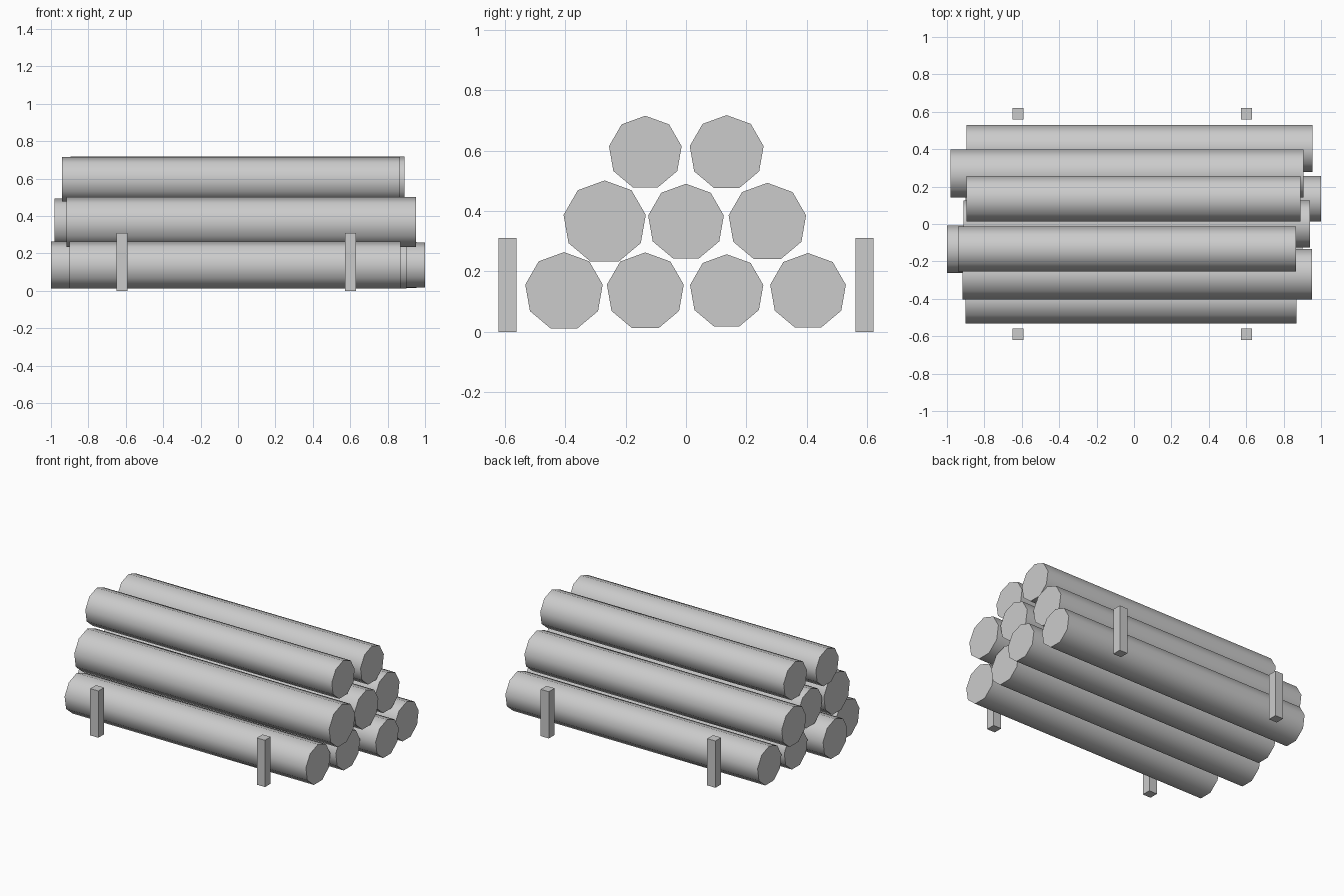
import bpy, math

if "Cube" in bpy.data.objects:
    bpy.data.objects.remove(bpy.data.objects["Cube"])

SIDES = 9


def log(name, y, z, radius, x0, x1):
    """Nine-sided log lying along x, with one corner pointing straight up."""
    verts = []
    for x in (x0, x1):
        for i in range(SIDES):
            a = 2 * math.pi * i / SIDES
            verts.append((x, y - radius * math.sin(a), z + radius * math.cos(a)))
    n = SIDES
    faces = [(i, i + n, (i + 1) % n + n, (i + 1) % n) for i in range(n)]
    faces += [tuple(range(n)), tuple(range(2 * n - 1, n - 1, -1))]
    mesh = bpy.data.meshes.new(name)
    mesh.from_pydata(verts, [], faces)
    obj = bpy.data.objects.new(name, mesh)
    bpy.context.collection.objects.link(obj)
    # Round sides, crisp sawn ends
    bpy.ops.object.select_all(action='DESELECT')
    obj.select_set(True)
    bpy.context.view_layer.objects.active = obj
    bpy.ops.object.mode_set(mode='EDIT')
    bpy.ops.mesh.select_all(action='SELECT')
    bpy.ops.mesh.normals_make_consistent(inside=False)
    bpy.ops.object.mode_set(mode='OBJECT')
    bpy.ops.object.shade_smooth_by_angle(angle=math.radians(60))


def post(name, x, y):
    """Square stake that keeps the stack from rolling."""
    bpy.ops.mesh.primitive_cube_add(size=1, location=(x, y, 0.155))
    obj = bpy.context.object
    obj.name = name
    obj.scale = (0.06, 0.06, 0.31)


# Stacked rows, bottom to top: height, then (radius, left end, right end) per log
rows = [
    ("bottom", 0.134, [(0.130, -0.90, 0.87), (0.129, -1.00, 0.90),
                       (0.123, -0.90, 1.00), (0.127, -0.895, 0.955)]),
    ("middle", 0.363, [(0.138, -0.918, 0.952), (0.127, -0.912, 0.942),
                       (0.130, -0.98, 0.907)]),
    ("top", 0.593, [(0.122, -0.942, 0.866), (0.124, -0.896, 0.89)]),
]
SPACING = 0.269
for row, z, logs in rows:
    for i, (r, x0, x1) in enumerate(logs):
        y = (i - (len(logs) - 1) / 2) * SPACING
        log(f"{row}_log_{i + 1}", y, z, r, x0, x1)

# Four side stakes
for side, y in (("front", -0.59), ("back", 0.59)):
    for end, x in (("left", -0.62), ("right", 0.602)):
        post(f"{side}_{end}_stake", x, y)
